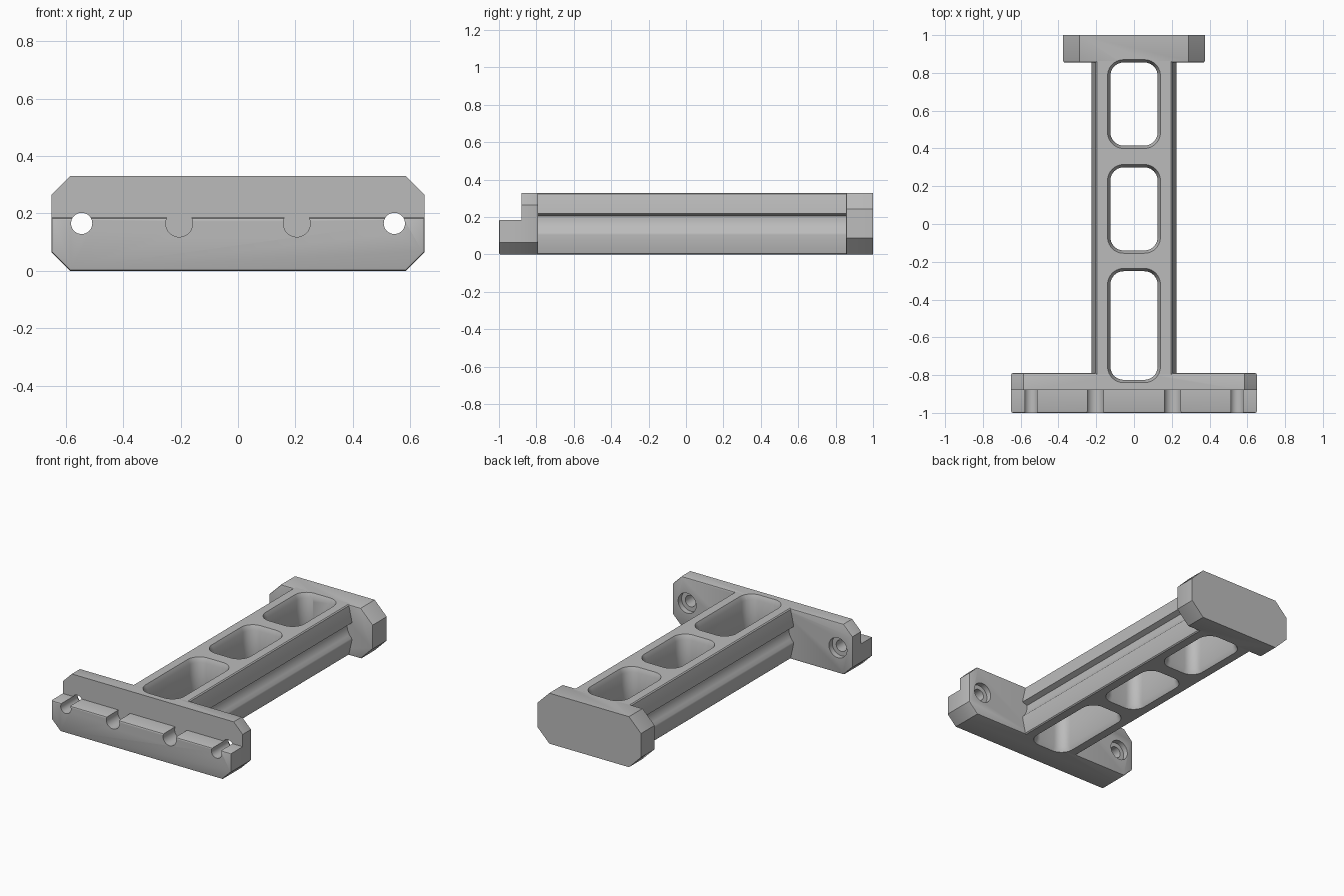
import bpy, bmesh, math
from mathutils import Vector

if "Cube" in bpy.data.objects:
    bpy.data.objects.remove(bpy.data.objects["Cube"], do_unlink=True)

grey = bpy.data.materials.new("plain grey")
grey.use_nodes = True
grey.diffuse_color = (0.5, 0.5, 0.5, 1)
grey.node_tree.nodes["Principled BSDF"].inputs["Base Color"].default_value = (0.5, 0.5, 0.5, 1)

H = 0.33           # overall height
HOLE_Z = 0.165


def loft(name, rings, bevel_y=None, bevel=0.008):
    """Skin closed rings of points and cap both ends; soften edges lying at bevel_y."""
    bm = bmesh.new()
    vs = [[bm.verts.new(p) for p in ring] for ring in rings]
    n = len(vs[0])
    for a, b in zip(vs, vs[1:]):
        for i in range(n):
            j = (i + 1) % n
            bm.faces.new((a[i], a[j], b[j], b[i]))
    bm.faces.new(vs[0])
    bm.faces.new(vs[-1])
    bmesh.ops.recalc_face_normals(bm, faces=bm.faces)
    if bevel_y is not None:
        edges = [e for e in bm.edges
                 if all(abs(v.co.y - y) < 1e-4 for v in e.verts for y in [bevel_y])]
        bmesh.ops.bevel(bm, geom=edges, offset=bevel, segments=2, profile=0.5, affect='EDGES')
    mesh = bpy.data.meshes.new(name)
    bm.to_mesh(mesh)
    bm.free()
    ob = bpy.data.objects.new(name, mesh)
    bpy.context.collection.objects.link(ob)
    return ob


def along_y(name, half, y0, y1, **kw):
    """Extrude a profile along y; half is its +x side listed from bottom to top."""
    outline = half + [(-x, z) for x, z in reversed(half)]
    return loft(name, [[(x, y, z) for x, z in outline] for y in (y0, y1)], **kw)


def cylinder_y(name, x, r, y0, y1):
    angles = [math.tau * i / 40 for i in range(40)]
    return loft(name, [[(x + r * math.cos(a), y, HOLE_Z + r * math.sin(a)) for a in angles]
                       for y in (y0, y1)])


def rounded_ring(hx, y0, y1, r, z):
    pts = []
    corners = [(hx, y1), (-hx, y1), (-hx, y0), (hx, y0)]
    for k, (cx, cy) in enumerate(corners):
        ox = cx - math.copysign(r, cx)
        oy = cy - r if cy == y1 else cy + r
        for i in range(11):
            a = math.pi / 2 * (k + i / 10)
            pts.append((ox + r * math.cos(a), oy + r * math.sin(a), z))
    return pts


def window_cutter(name, y0, y1):
    """Rounded opening that flares at its top and bottom rims."""
    rim, depth = 0.015, 0.03
    levels = [(-0.05, 0), (0, 0), (depth, rim), (H - depth, rim), (H, 0), (H + 0.05, 0)]
    return loft(name, [rounded_ring(0.14 - c, y0 + c, y1 - c, 0.085 - c, z) for z, c in levels])


# Main parts
c = 0.065
front_plate = along_y("front_plate",
                      [(0.65 - c, 0), (0.65, c), (0.65, H - c), (0.65 - c, H)],
                      -0.88, -0.79, bevel_y=-0.79)
front_ledge = along_y("front_ledge", [(0.65 - c, 0), (0.65, c), (0.65, 0.185)],
                      -1.0, -0.88, bevel_y=-1.0)
c = 0.087
end_block = along_y("end_block",
                    [(0.375 - c, 0), (0.375, c), (0.375, H - c), (0.375 - c, H)],
                    0.855, 1.0, bevel_y=0.855)
# Beam with sloping sides and a lengthwise groove under an overhanging lip
beam = along_y("beam",
               [(0.196, 0), (0.203, 0.006), (0.225, 0.105), (0.222, 0.118), (0.207, 0.135),
                (0.195, 0.16), (0.19, 0.185), (0.19, 0.205), (0.225, 0.218),
                (0.225, 0.225), (0.203, H - 0.006), (0.196, H)],
               -0.80, 0.875)

# Cutters for the windows, screw holes, counterbores and ledge channels
windows = [window_cutter("window_cutter", y0, y1)
           for y0, y1 in ((-0.84, -0.235), (-0.155, 0.315), (0.40, 0.87))]
holes, bores, channels = [], [], []
for s in (-1, 1):
    holes.append(cylinder_y("hole_cutter", s * 0.545, 0.037, -1.1, -0.7))
    bores.append(cylinder_y("counterbore_cutter", s * 0.545, 0.065, -0.825, -0.7))
    channels.append(cylinder_y("channel_cutter", s * 0.205, 0.047, -1.1, -0.88))

cuts = {front_plate: windows[:1] + holes + bores, front_ledge: holes + channels,
        beam: windows, end_block: windows[2:]}
for part, cutters in cuts.items():
    for cutter in cutters:
        mod = part.modifiers.new("cut", 'BOOLEAN')
        mod.operation = 'DIFFERENCE'
        mod.solver = 'EXACT'
        mod.object = cutter
bpy.context.view_layer.update()
deps = bpy.context.evaluated_depsgraph_get()
baked = {part: bpy.data.meshes.new_from_object(part.evaluated_get(deps)) for part in cuts}

# Keep the cut meshes, drop the cutters, then colour and shade the parts
for part, mesh in baked.items():
    part.modifiers.clear()
    part.data = mesh
    mesh.materials.clear()
    mesh.materials.append(grey)
    for poly in mesh.polygons:
        poly.material_index = 0
for cutter in windows + holes + bores + channels:
    bpy.data.objects.remove(cutter, do_unlink=True)
bpy.ops.object.select_all(action='DESELECT')
for part in baked:
    part.select_set(True)
    bpy.context.view_layer.objects.active = part
bpy.ops.object.shade_smooth_by_angle(angle=math.radians(30))
